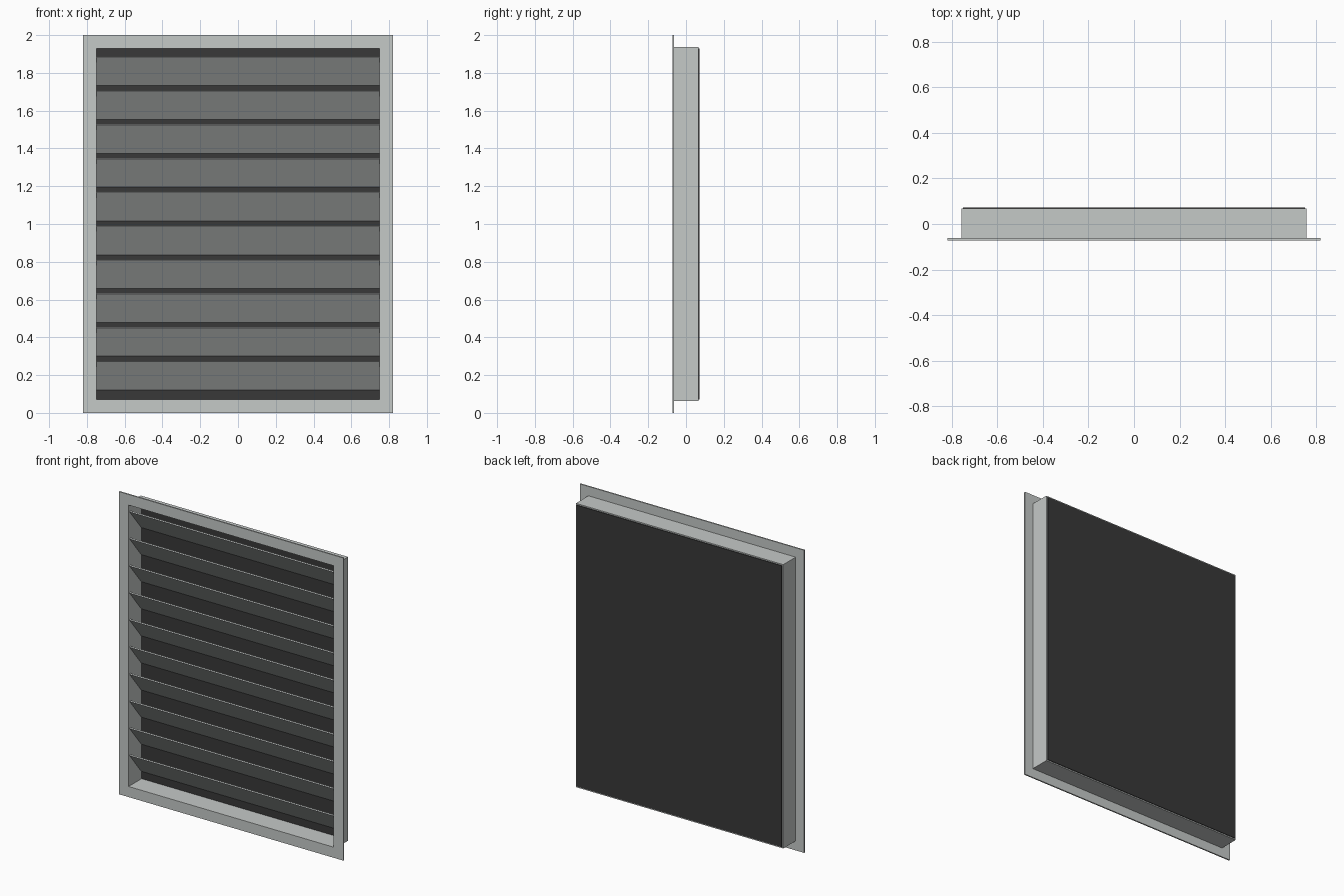
import bpy, bmesh, math

if "Cube" in bpy.data.objects:
    bpy.data.objects.remove(bpy.data.objects["Cube"])

def material(name, rgb):
    m = bpy.data.materials.new(name)
    m.diffuse_color = (*rgb, 1.0)
    m.use_nodes = True
    m.node_tree.nodes["Principled BSDF"].inputs["Base Color"].default_value = m.diffuse_color
    return m

GREY = material("light_grey_metal", (0.56, 0.585, 0.575))
DARK = material("dark_backing", (0.04, 0.04, 0.04))

def finish(name, bm, mat):
    bmesh.ops.recalc_face_normals(bm, faces=bm.faces)
    me = bpy.data.meshes.new(name)
    bm.to_mesh(me)
    bm.free()
    me.materials.append(mat)
    ob = bpy.data.objects.new(name, me)
    bpy.context.collection.objects.link(ob)
    return ob

def box(name, size, loc, mat, tilt=0.0):
    bm = bmesh.new()
    bmesh.ops.create_cube(bm, size=1)
    bmesh.ops.scale(bm, vec=size, verts=bm.verts)
    ob = finish(name, bm, mat)
    ob.location = loc
    ob.rotation_euler.x = tilt
    return ob

def ring(name, outer, inner, y0, y1, mat):
    """Rectangular tube along y, from (half width, half height) pairs about z = 1."""
    bm = bmesh.new()
    corners = ((-1, -1), (1, -1), (1, 1), (-1, 1))
    loops = [[bm.verts.new((sx * w, y, 1 + sz * h)) for sx, sz in corners]
             for (w, h), y in ((outer, y0), (outer, y1), (inner, y1), (inner, y0))]
    for a, b in zip(loops, loops[1:] + loops[:1]):
        for i in range(4):
            j = (i + 1) % 4
            bm.faces.new((a[i], a[j], b[j], b[i]))
    return finish(name, bm, mat)

OPENING = (0.75, 0.93)
FRONT, BACK = -0.0715, 0.0715

# Front flange and the box-shaped sleeve behind it
ring("front_flange", (0.82, 1.0), OPENING, FRONT, FRONT + 0.009, GREY)
ring("sleeve", (0.758, 0.938), OPENING, FRONT + 0.009, 0.067, GREY)

# Backing panel closing the sleeve
box("back_panel", (1.5, 0.0075, 1.86), (0, BACK - 0.00375, 1), DARK)

# Ten tilted louvre slats, front edge high and rear edge low
for k in range(10):
    box(f"slat_{k + 1}", (1.5, 0.193, 0.008), (0, 0.002, 0.1985 + 0.179 * k),
        GREY, math.radians(-51))
